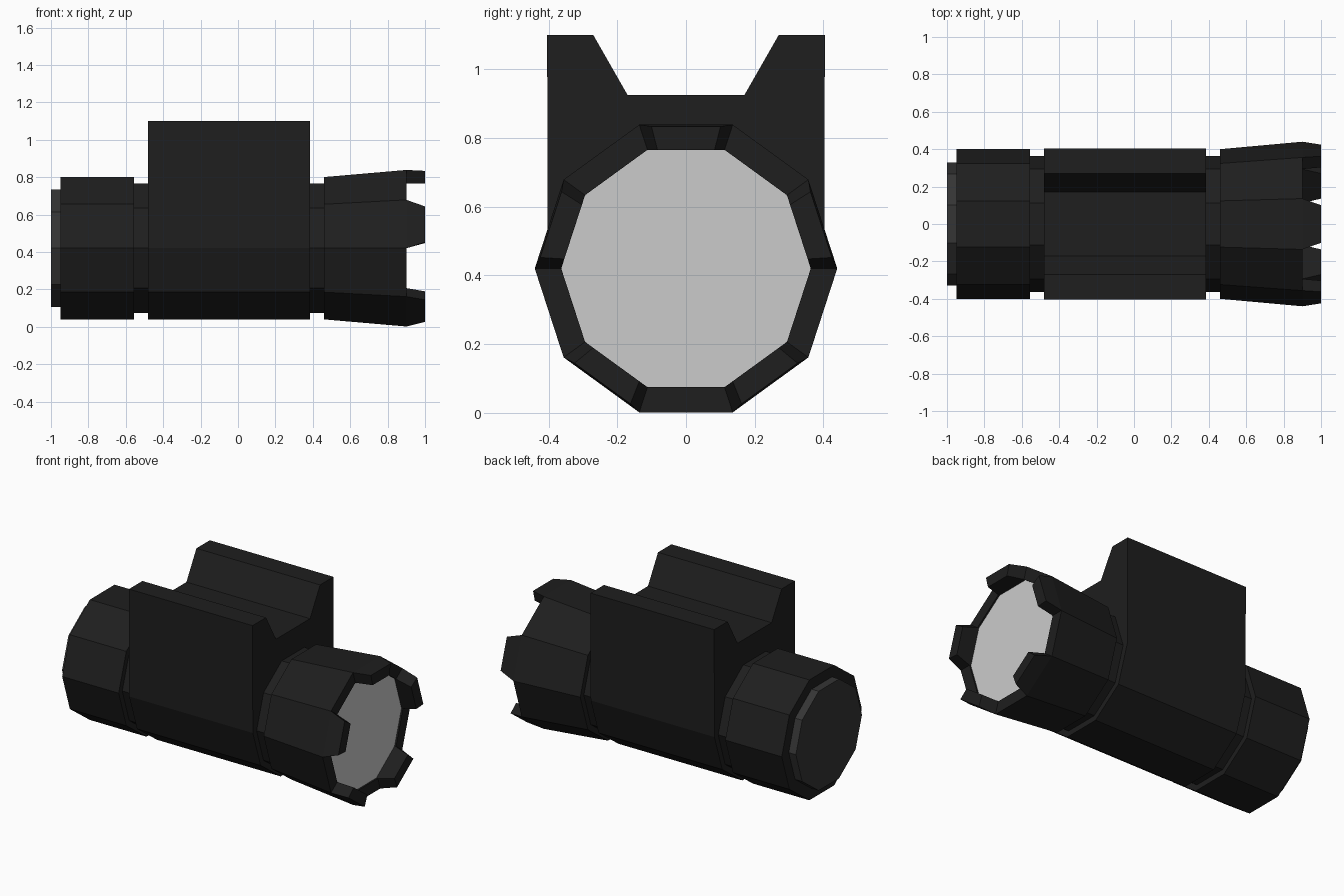
import bpy, bmesh
from math import sin, cos, pi
from mathutils import Vector

if "Cube" in bpy.data.objects:
    bpy.data.objects.remove(bpy.data.objects["Cube"])

SIDES, CZ = 10, 0.42          # ten-sided barrel along x, axis height


def material(name, v):
    m = bpy.data.materials.new(name)
    m.diffuse_color = (v, v, v, 1)
    m.use_nodes = True
    m.node_tree.nodes["Principled BSDF"].inputs["Base Color"].default_value = m.diffuse_color
    return m


black = material("black_polymer", 0.013)
dark = material("dark_rubber", 0.035)


def finish(name, bm, mat=None):
    bmesh.ops.recalc_face_normals(bm, faces=bm.faces)
    me = bpy.data.meshes.new(name)
    bm.to_mesh(me)
    bm.free()
    ob = bpy.data.objects.new(name, me)
    bpy.context.collection.objects.link(ob)
    if mat:
        me.materials.append(mat)
    return ob


def ring(bm, x, r):
    return [bm.verts.new((x, r * cos(2 * pi * k / SIDES), CZ + r * sin(2 * pi * k / SIDES)))
            for k in range(SIDES)]


def lathe(profile, cap_end=True):
    """Skin ten-sided rings given as (x, radius); returns bmesh and face bands."""
    bm = bmesh.new()
    rings = [ring(bm, x, r) for x, r in profile]
    bands = [[bm.faces.new((a[k], a[(k + 1) % SIDES], b[(k + 1) % SIDES], b[k]))
              for k in range(SIDES)] for a, b in zip(rings, rings[1:])]
    bm.faces.new(rings[0])
    if cap_end:
        bm.faces.new(rings[-1])
    return bm, bands


# Rear: switch cap, battery housing, necks
for name, x0, x1, r, mat in (("switch_cap", -1.0, -0.95, 0.33, dark),
                             ("rear_housing", -0.95, -0.555, 0.40, black),
                             ("rear_neck", -0.555, -0.48, 0.364, black),
                             ("front_neck", 0.385, 0.46, 0.364, black)):
    finish(name, lathe([(x0, r), (x1, r)])[0], mat)

# Mount block: half decagon below, rail channel on top
half = [(0.27, 1.10), (0.404, 1.10), (0.402, CZ)]
half += [(0.4 * cos(a), CZ - 0.4 * sin(a)) for a in (pi / 5, 2 * pi / 5)]
half.insert(0, (0.17, 0.925))
outline = half + [(-y, z) for y, z in reversed(half)]
bm = bmesh.new()
face = bm.faces.new([bm.verts.new((-0.48, y, z)) for y, z in outline])
ext = bmesh.ops.extrude_face_region(bm, geom=[face], use_keep_orig=True)
bmesh.ops.translate(bm, vec=(0.865, 0, 0),
                    verts=[v for v in ext["geom"] if isinstance(v, bmesh.types.BMVert)])
finish("mount_block", bm, black)

# Flared bezel: alternate rim faces pulled forward into tapered teeth
LENS_X = 0.89
bm, bands = lathe([(0.46, 0.40), (0.90, 0.44), (0.90, 0.363), (LENS_X, 0.363)], cap_end=False)
for k in range(0, SIDES, 2):
    a = 2 * pi * (k + 0.5) / SIDES
    tangent = Vector((0, -sin(a), cos(a)))
    axis = Vector((0, 0, CZ))
    tip = bmesh.ops.extrude_discrete_faces(bm, faces=[bands[1][k]])["faces"][0]
    for v in tip.verts:
        v.co -= tangent * (v.co - axis).dot(tangent) * 0.26
        v.co.x = 1.0
        if (v.co - axis).yz.length > 0.40:
            v.co -= Vector((0, cos(a), sin(a))) * 0.005
finish("crown_bezel", bm, black)

# Lens disc, default grey
bm = bmesh.new()
bm.faces.new(ring(bm, LENS_X, 0.363))
finish("lens", bm)
